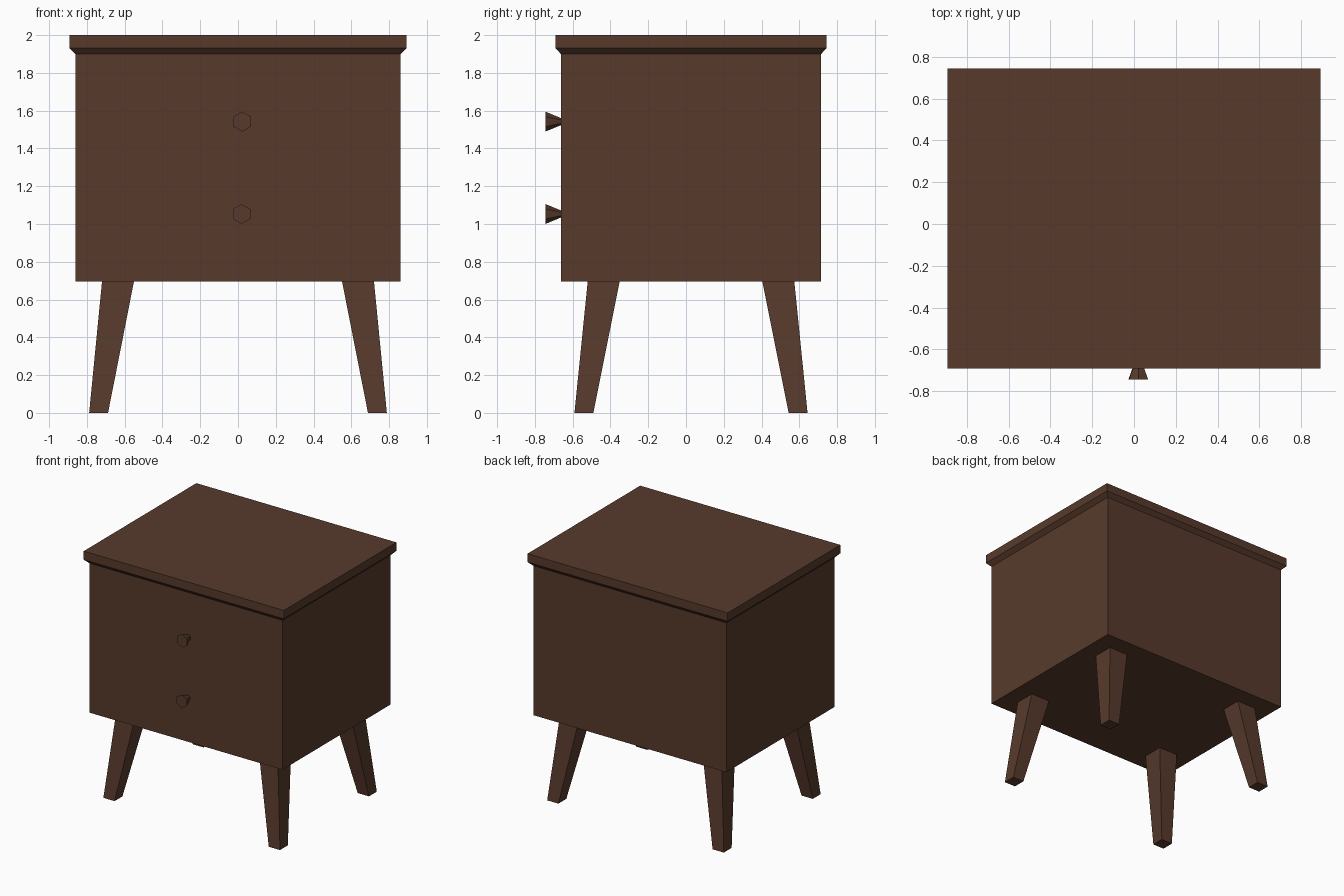
import bpy, bmesh, math

if "Cube" in bpy.data.objects:
    bpy.data.objects.remove(bpy.data.objects["Cube"])

wood = bpy.data.materials.new("dark brown wood")
wood.diffuse_color = (0.095, 0.042, 0.025, 1)
wood.use_nodes = True
wood.node_tree.nodes["Principled BSDF"].inputs["Base Color"].default_value = wood.diffuse_color


def loft(name, rings):
    """Closed flat-faced solid through rings of points."""
    bm = bmesh.new()
    loops = [[bm.verts.new(p) for p in r] for r in rings]
    n = len(loops[0])
    for a, b in zip(loops, loops[1:]):
        for i in range(n):
            j = (i + 1) % n
            bm.faces.new((a[i], a[j], b[j], b[i]))
    bm.faces.new(loops[0][::-1])
    bm.faces.new(loops[-1])
    bmesh.ops.recalc_face_normals(bm, faces=bm.faces)
    me = bpy.data.meshes.new(name)
    bm.to_mesh(me)
    bm.free()
    me.materials.append(wood)
    ob = bpy.data.objects.new(name, me)
    bpy.context.collection.objects.link(ob)
    return ob


def rect(x0, x1, y0, y1, z):
    return [(x0, y0, z), (x1, y0, z), (x1, y1, z), (x0, y1, z)]


CY = 0.0265  # centre of the cabinet in depth


def centred(hx, hy, z):
    return rect(-hx, hx, CY - hy, CY + hy, z)


# cabinet box
loft("cabinet", [centred(0.861, 0.689, 0.695), centred(0.861, 0.689, 1.90)])

# table top with chamfered underside
loft("table_top", [centred(0.861, 0.689, 1.90), centred(0.893, 0.718, 1.932),
                   centred(0.893, 0.718, 2.0)])

# four splayed, tapered legs
for sx, side in ((-1, "left"), (1, "right")):
    for sy, end in ((-1, "front"), (1, "back")):
        loft(f"{end}_{side}_leg", [
            rect(sx * 0.688, sx * 0.788, CY + sy * 0.517, CY + sy * 0.617, 0),
            rect(sx * 0.551, sx * 0.72, CY + sy * 0.378, CY + sy * 0.547, 0.695)])

# hexagonal flared drawer knobs
for name, x, z in (("upper_knob", 0.022, 1.542), ("lower_knob", 0.019, 1.053)):
    rings = []
    for r, y in ((0.018, -0.66), (0.053, -0.745)):
        rings.append([(x + r * math.sin(k * math.pi / 3), y,
                       z + r * math.cos(k * math.pi / 3)) for k in range(6)])
    loft(name, rings)
